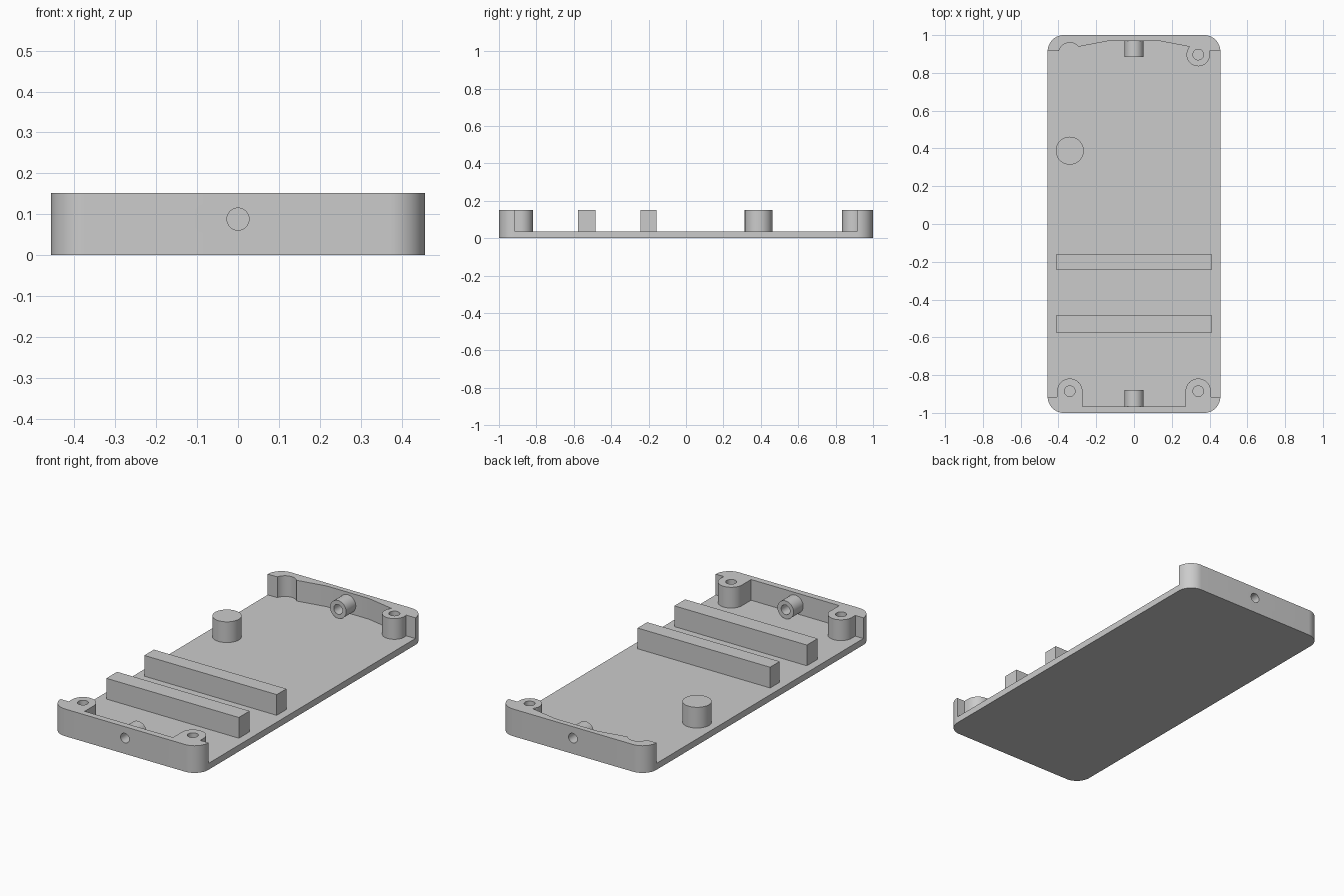
import bpy, bmesh
from math import cos, sin, radians, pi
from mathutils import Matrix

cube = bpy.data.objects.get("Cube")
if cube:
    bpy.data.objects.remove(cube, do_unlink=True)

W, L, R = 0.457, 1.0, 0.085      # half width, half length, corner radius
FLOOR, TOP = 0.036, 0.152        # plate thickness, overall height
TUBE_Z, HOLE = 0.088, 0.027

grey = bpy.data.materials.new("plain grey")
grey.use_nodes = True
grey.diffuse_color = (0.6, 0.6, 0.6, 1)
grey.node_tree.nodes["Principled BSDF"].inputs["Base Color"].default_value = (0.6, 0.6, 0.6, 1)


def finish(name, bm):
    bmesh.ops.recalc_face_normals(bm, faces=bm.faces)
    mesh = bpy.data.meshes.new(name)
    bm.to_mesh(mesh)
    bm.free()
    mesh.materials.append(grey)
    obj = bpy.data.objects.new(name, mesh)
    bpy.context.collection.objects.link(obj)
    return obj


def arc(cx, cy, r, a0, a1, steps=16):
    angles = [radians(a0 + (a1 - a0) * i / steps) for i in range(steps + 1)]
    return [(cx + r * cos(a), cy + r * sin(a)) for a in angles]


def prism(name, outline, z0, z1):
    bm = bmesh.new()
    face = bm.faces.new([bm.verts.new((x, y, z0)) for x, y in outline])
    ext = bmesh.ops.extrude_face_region(bm, geom=[face])["geom"]
    verts = [v for v in ext if isinstance(v, bmesh.types.BMVert)]
    bmesh.ops.translate(bm, verts=verts, vec=(0, 0, z1 - z0))
    return finish(name, bm)


def box(name, x0, x1, y0, y1, z0, z1):
    return prism(name, [(x0, y0), (x1, y0), (x1, y1), (x0, y1)], z0, z1)


def cylinder(name, centre, r, length, axis="Z"):
    bm = bmesh.new()
    turn = Matrix.Rotation(pi / 2, 4, "X") if axis == "Y" else Matrix()
    bmesh.ops.create_cone(bm, cap_ends=True, segments=48, radius1=r, radius2=r,
                          depth=length, matrix=Matrix.Translation(centre) @ turn)
    return finish(name, bm)


def smooth(obj):
    bpy.ops.object.select_all(action="DESELECT")
    obj.select_set(True)
    bpy.context.view_layer.objects.active = obj
    bpy.ops.object.shade_smooth_by_angle(angle=radians(30))


def drill(obj, centre, r, length, axis="Z"):
    cutter = cylinder("hole_cutter", centre, r, length, axis)
    cutter.hide_render = True
    mod = obj.modifiers.new("hole", "BOOLEAN")
    mod.operation, mod.solver, mod.object = "DIFFERENCE", "EXACT", cutter
    bpy.context.view_layer.objects.active = obj
    bpy.ops.object.modifier_apply(modifier=mod.name)
    bpy.data.objects.remove(cutter, do_unlink=True)


# Rounded base plate
cx, cy = W - R, L - R
front_corners = arc(-cx, -cy, R, 180, 270) + arc(cx, -cy, R, 270, 360)
back_corners = arc(cx, cy, R, 0, 90) + arc(-cx, cy, R, 90, 180)
base = prism("base_plate", front_corners + back_corners, 0, FLOOR)

# Front end wall with two screw bosses
BX, FY, BR = 0.34, -0.885, 0.067
front_outline = (front_corners + [(BX + BR, -cy)] + arc(BX, FY, BR, 0, 180, 24)
                 + [(BX - BR, -0.965), (BR - BX, -0.965)]
                 + arc(-BX, FY, BR, 0, 180, 24) + [(-BX - BR, -cy)])
front_wall = prism("front_end_wall", front_outline, FLOOR, TOP)

# Back end wall: curved recess on the right, tapered middle, boss on the left
BY = 0.897
back_outline = (back_corners + arc(-BX, 0.9, 0.06, 165, 40)
                + [(-0.13, 0.97), (0.13, 0.97)]
                + arc(BX, BY, 0.062, 138, 377, 32))
back_wall = prism("back_end_wall", back_outline, FLOOR, TOP)

# Screw holes in the bosses
for wall, x, y in ((front_wall, -BX, FY), (front_wall, BX, FY), (back_wall, BX, BY)):
    drill(wall, (x, y, 0.1), 0.028, 0.3)

# Horizontal tubes inside the end walls, bored right through
for name, wall, y in (("front_tube", front_wall, -0.925), ("back_tube", back_wall, 0.93)):
    tube = cylinder(name, (0, y, TUBE_Z), 0.05, 0.09, "Y")
    for part in (wall, tube):
        drill(part, (0, y, TUBE_Z), HOLE, 0.4, "Y")
    smooth(tube)

# Cross bars and support peg
box("front_cross_bar", -0.41, 0.41, -0.578, -0.483, FLOOR, TOP)
box("rear_cross_bar", -0.41, 0.41, -0.243, -0.158, FLOOR, TOP)
peg = cylinder("support_peg", (-BX, 0.388, (FLOOR + TOP) / 2), 0.074, TOP - FLOOR)

for obj in (base, front_wall, back_wall, peg):
    smooth(obj)
